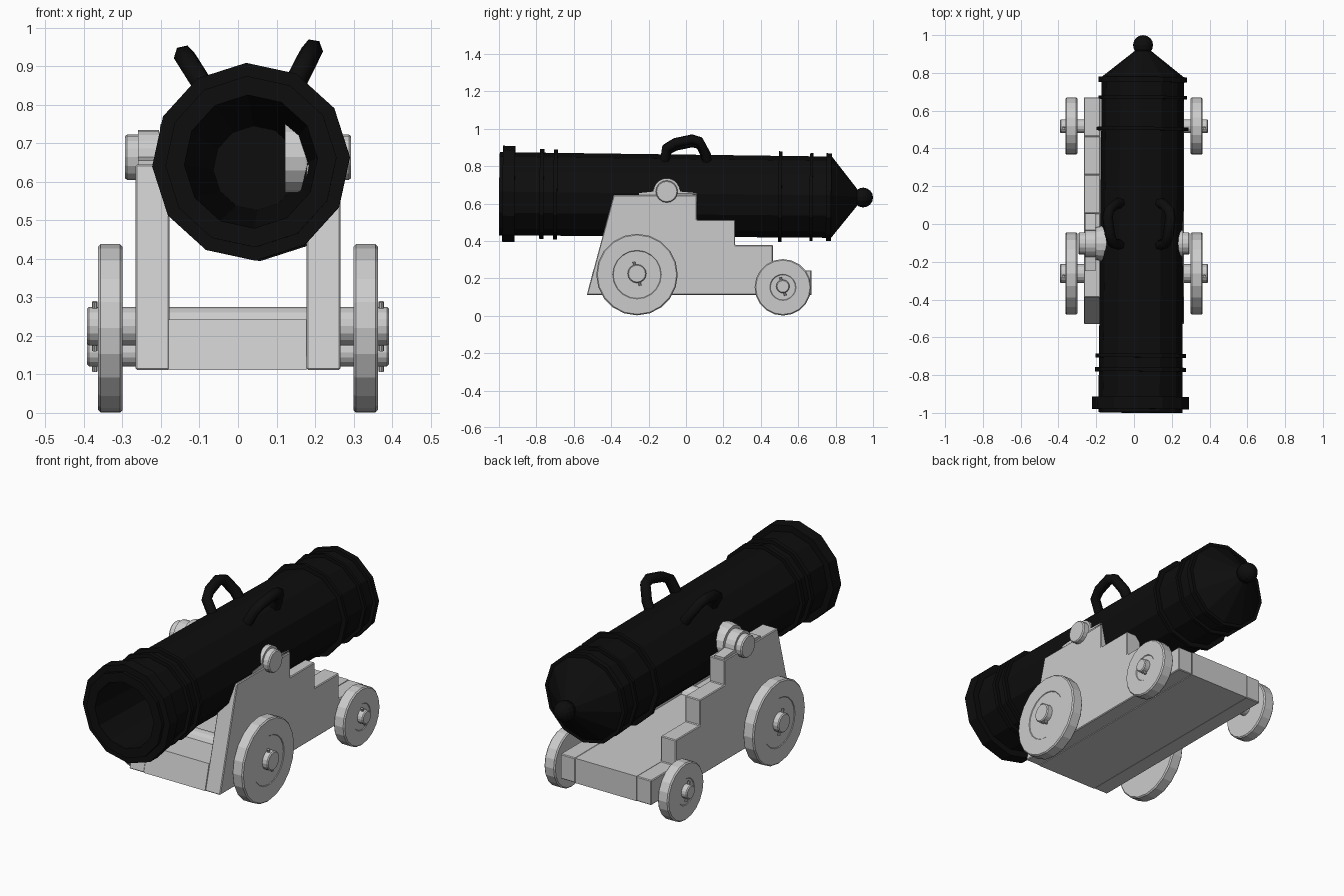
import bpy, bmesh
from math import pi, cos, sin, radians
from mathutils import Matrix, Vector

if "Cube" in bpy.data.objects:
    bpy.data.objects.remove(bpy.data.objects["Cube"])

black = bpy.data.materials.new("black_iron")
black.diffuse_color = (0.004, 0.004, 0.004, 1)
black.use_nodes = True
black.node_tree.nodes["Principled BSDF"].inputs["Base Color"].default_value = black.diffuse_color


def finish(bm, name, mat=None, bevel=0):
    bmesh.ops.remove_doubles(bm, verts=bm.verts, dist=1e-5)
    bmesh.ops.recalc_face_normals(bm, faces=bm.faces)
    me = bpy.data.meshes.new(name)
    bm.to_mesh(me)
    bm.free()
    ob = bpy.data.objects.new(name, me)
    bpy.context.collection.objects.link(ob)
    if mat:
        me.materials.append(mat)
    if bevel:
        b = ob.modifiers.new("bevel", "BEVEL")
        b.width, b.segments, b.limit_method = bevel, 1, "ANGLE"
    return ob


def lathe(name, profile, n, M, mat=None):
    """Spin (radius, distance) points around the local y axis."""
    bm = bmesh.new()
    rings = []
    for r, y in profile:
        if r == 0:
            rings.append([bm.verts.new(M @ Vector((0, y, 0)))] * n)
        else:
            rings.append([bm.verts.new(M @ Vector((r * cos(2 * pi * i / n), y, r * sin(2 * pi * i / n))))
                          for i in range(n)])
    for a, b in zip(rings, rings[1:]):
        for i in range(n):
            j = (i + 1) % n
            vs = list(dict.fromkeys((a[i], a[j], b[j], b[i])))
            bm.faces.new(vs)
    return finish(bm, name, mat)


def extrude_x(name, pts, x0, x1, bevel=0.004):
    """Extrude a (y, z) outline from x0 to x1."""
    bm = bmesh.new()
    f = bm.faces.new([bm.verts.new((x0, y, z)) for y, z in pts])
    ext = bmesh.ops.extrude_face_region(bm, geom=[f])
    vs = [v for v in ext["geom"] if isinstance(v, bmesh.types.BMVert)]
    bmesh.ops.translate(bm, verts=vs, vec=(x1 - x0, 0, 0))
    return finish(bm, name, bevel=bevel)


# Barrel frame: slightly off-centre, tilted and rolled
B = (Matrix.Translation((0.041, 0, 0.642)) @ Matrix.Rotation(-0.0074, 4, "Z")
     @ Matrix.Rotation(-0.0105, 4, "X") @ Matrix.Rotation(radians(-2.8), 4, "Y"))

# Barrel: tapered bore, raised rings and conical breech
R0, R1 = 0.2225, 0.2175
prof = [(0, 0.6), (0.11, 0.6), (0.173, -0.998), (R0, -0.998)]
for y0, y1, r in ((-0.98, -0.915, 0.257), (-0.782, -0.76, 0.241), (-0.708, -0.687, 0.241),
                  (0.495, 0.513, 0.243), (0.662, 0.678, 0.235), (0.75, 0.778, 0.235)):
    base = R0 + (R1 - R0) * (y0 + 1) / 1.77
    prof += [(base, y0), (r, y0), (r, y1), (base, y1)]
prof += [(0.045, 0.915), (0, 0.915)]
lathe("barrel", prof, 12, B, black)

# Breech knob
knob = [(0.053 * sin(pi * i / 8), 0.947 - 0.053 * cos(pi * i / 8)) for i in range(1, 8)]
lathe("breech_knob", [(0, 0.894)] + knob + [(0, 1.0)], 16, B, black)

# Lifting handles: bent bars leaning outwards
for side, label in ((-1, "left"), (1, "right")):
    cu = bpy.data.curves.new("lifting_handle_" + label, "CURVE")
    cu.dimensions = "3D"
    cu.bevel_depth = 0.028
    cu.bevel_resolution = 1
    cu.use_fill_caps = True
    sp = cu.splines.new("POLY")
    path = [(-0.115, 0.19), (-0.105, 0.285), (-0.06, 0.315), (0.03, 0.338), (0.07, 0.325), (0.105, 0.25), (0.11, 0.19)]
    sp.points.add(len(path) - 1)
    a = radians(29.5)
    for p, (y, r) in zip(sp.points, path):
        p.co = (*(B @ Vector((side * r * sin(a), y, r * cos(a)))), 1)
    cu.materials.append(black)
    bpy.context.collection.objects.link(bpy.data.objects.new("lifting_handle_" + label, cu))

# Carriage bed
extrude_x("carriage_bed", [(-0.53, 0.112), (-0.496, 0.243), (0.67, 0.243), (0.67, 0.112)], -0.18, 0.178, 0)

# Stepped cheek outline and trunnion cap outline
cheek = [(-0.53, 0.112), (-0.387, 0.645), (0.058, 0.645), (0.058, 0.513), (0.262, 0.513),
         (0.262, 0.378), (0.465, 0.378), (0.465, 0.243), (0.67, 0.243), (0.67, 0.112)]
TY, TZ = -0.103, 0.664
arc = [(TY - 0.071 * cos(pi * i / 10), TZ + 0.071 * sin(pi * i / 10)) for i in range(11)]
cap = [(-0.25, 0.64), (-0.25, 0.656)] + arc + [(0.055, 0.656), (0.055, 0.64)]

for s, label in ((-1, "left"), (1, "right")):
    extrude_x("cheek_" + label, cheek, s * 0.178, s * 0.266)
    extrude_x("trunnion_cap_" + label, cap, s * 0.205, s * 0.26, 0)
    turn = Matrix.Rotation(-s * pi / 2, 4, "Z")
    # Trunnion with flared shoulder
    lathe("trunnion_" + label, [(0, 0.122), (0.092, 0.122), (0.092, 0.175), (0.085, 0.203), (0.059, 0.203),
                                (0.059, 0.288), (0.054, 0.294), (0, 0.294)],
          16, Matrix.Translation((0, TY, TZ)) @ turn)
    # Wheels with recessed hub face, and linchpins
    for end, y, z, r, hub, ax in (("front", -0.262, 0.22, 0.218, 0.13, 0.05),
                                  ("rear", 0.518, 0.152, 0.151, 0.07, 0.035)):
        M = Matrix.Translation((0, y, z)) @ turn
        lathe(f"{end}_wheel_{label}", [(0, 0.30), (r - 0.006, 0.30), (r, 0.306), (r, 0.357), (r - 0.006, 0.363),
                                       (hub, 0.363), (hub - 0.003, 0.36), (0, 0.36)], 20, M)
        P = (Matrix.Translation((s * 0.372, y, z + 0.005)) @ Matrix.Rotation(radians(15), 4, "X")
             @ Matrix.Rotation(pi / 2, 4, "X"))
        h = ax + 0.016
        lathe(f"{end}_linchpin_{label}", [(0, -h), (0.007, -h), (0.007, h), (0, h)], 8, P)

# Axles
for end, y, z, r in (("front", -0.262, 0.225, 0.05), ("rear", 0.518, 0.157, 0.036)):
    lathe(end + "_axle", [(0, -0.392), (r - 0.005, -0.392), (r, -0.387), (r, 0.387), (r - 0.005, 0.392), (0, 0.392)],
          16, Matrix.Translation((0, y, z)) @ Matrix.Rotation(-pi / 2, 4, "Z"))
